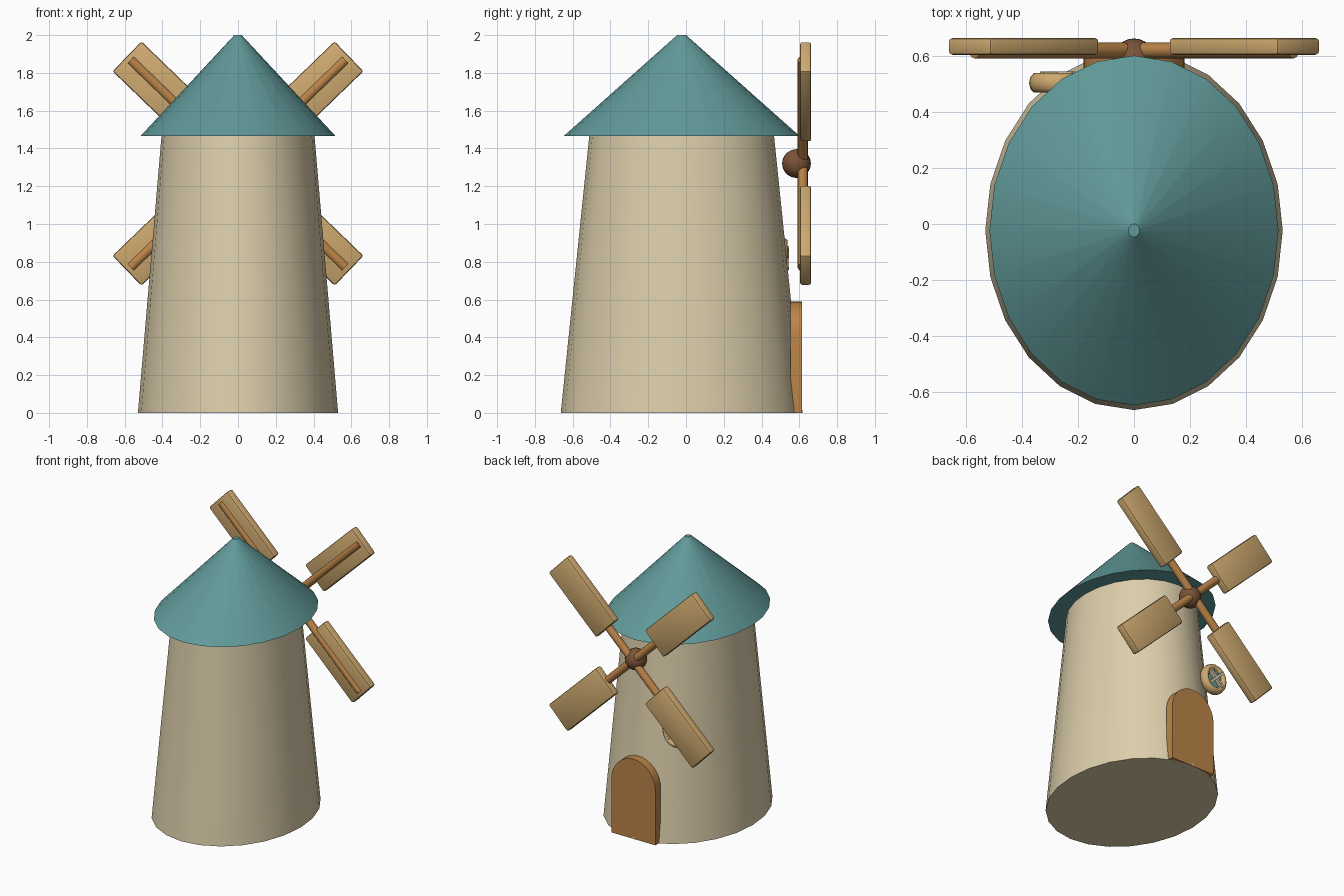
import bpy, bmesh, math
from mathutils import Matrix, Vector

cube = bpy.data.objects.get("Cube")
if cube:
    bpy.data.objects.remove(cube, do_unlink=True)


def material(name, rgb):
    m = bpy.data.materials.new(name)
    m.use_nodes = True
    m.diffuse_color = (*rgb, 1)
    m.node_tree.nodes["Principled BSDF"].inputs["Base Color"].default_value = (*rgb, 1)
    return m


CREAM = material("cream plaster", (0.72, 0.62, 0.41))
TEAL = material("teal roof", (0.12, 0.32, 0.32))
PALE = material("pale wood", (0.62, 0.40, 0.16))
WOOD = material("orange wood", (0.50, 0.23, 0.065))
BROWN = material("dark brown", (0.20, 0.085, 0.04))


def finish(bm, name, mat, angle=35):
    bmesh.ops.recalc_face_normals(bm, faces=bm.faces)
    mesh = bpy.data.meshes.new(name)
    bm.to_mesh(mesh)
    bm.free()
    mesh.materials.append(mat)
    ob = bpy.data.objects.new(name, mesh)
    bpy.context.collection.objects.link(ob)
    bpy.ops.object.select_all(action='DESELECT')
    ob.select_set(True)
    bpy.context.view_layer.objects.active = ob
    bpy.ops.object.shade_smooth_by_angle(angle=math.radians(angle))
    return ob


def oval_cone(name, mat, rx, ry, top, z0, z1):
    """Tapered oval tower section; top is the ratio of top to bottom radius."""
    bm = bmesh.new()
    bmesh.ops.create_cone(bm, cap_ends=True, segments=24, radius1=1, radius2=top, depth=1)
    place = Matrix.Translation((0, -0.023, (z0 + z1) / 2)) @ Matrix.Diagonal((rx, ry, z1 - z0, 1))
    bm.transform(place)
    return finish(bm, name, mat)


def box(name, mat, size, place, bevel=0):
    bm = bmesh.new()
    bmesh.ops.create_cube(bm, size=1)
    bm.transform(Matrix.Diagonal((*size, 1)))
    if bevel:
        bmesh.ops.bevel(bm, geom=bm.edges[:], offset=bevel, segments=2,
                        profile=0.5, affect='EDGES')
    bm.transform(place)
    return finish(bm, name, mat)


# Tower and roof
oval_cone("tower", CREAM, 0.53, 0.64, 0.762, 0, 1.48)
oval_cone("roof", TEAL, 0.515, 0.623, 0.038, 1.467, 2.0)

# Arched door
bm = bmesh.new()
half, spring, height = 0.18, 0.40, 0.59
outline = [(-half, 0), (half, 0)]
for i in range(17):
    a = math.pi * i / 16
    outline.append((half * math.cos(a), spring + (height - spring) * math.sin(a)))
face = bm.faces.new([bm.verts.new((x, 0.553, z)) for x, z in outline])
out = bmesh.ops.extrude_face_region(bm, geom=[face])
bmesh.ops.translate(bm, vec=(0, 0.062, 0),
                    verts=[v for v in out["geom"] if isinstance(v, bmesh.types.BMVert)])
finish(bm, "door", WOOD)

# Sail hub
HUB = Vector((0, 0.585, 1.32))
bm = bmesh.new()
bmesh.ops.create_uvsphere(bm, u_segments=24, v_segments=14, radius=0.076)
bm.transform(Matrix.Translation(HUB))
finish(bm, "sail_hub", BROWN, 60)

# Four sails, each a round spar and a rounded board
for i, deg in enumerate((44, 136, 224, 316)):
    turn = Matrix.Translation((0, 0, HUB.z)) @ Matrix.Rotation(-math.radians(deg), 4, 'Y')
    bm = bmesh.new()
    bmesh.ops.create_cone(bm, cap_ends=True, segments=12, radius1=0.028, radius2=0.028, depth=0.79)
    bm.transform(turn @ Matrix.Translation((0.395, 0.618, 0)) @ Matrix.Rotation(math.pi / 2, 4, 'Y'))
    finish(bm, f"sail_spar_{i + 1}", WOOD)
    box(f"sail_board_{i + 1}", PALE, (0.54, 0.06, 0.22),
        turn @ Matrix.Translation((0.547, 0.633, 0)), 0.012)

# Round window: frame ring, glass and crossed bars
WIN = Vector((-0.272, 0.503, 0.82))
bm = bmesh.new()
rings, sides = 24, 10
grid = []
for i in range(rings):
    a = math.tau * i / rings
    row = []
    for j in range(sides):
        b = math.tau * j / sides
        grow = 0.024 * math.cos(b)
        row.append(bm.verts.new((WIN.x + (0.078 + grow) * math.cos(a),
                                 WIN.y + 0.036 * math.sin(b),
                                 WIN.z + (0.086 + grow) * math.sin(a))))
    grid.append(row)
for i in range(rings):
    for j in range(sides):
        k, m = (i + 1) % rings, (j + 1) % sides
        bm.faces.new((grid[i][j], grid[k][j], grid[k][m], grid[i][m]))
finish(bm, "window_frame", PALE, 60)

bm = bmesh.new()
bmesh.ops.create_cone(bm, cap_ends=True, segments=24, radius1=0.078, radius2=0.078, depth=0.03)
bm.transform(Matrix.Translation(WIN) @ Matrix.Rotation(math.pi / 2, 4, 'X'))
finish(bm, "window_glass", TEAL)

for i, deg in enumerate((45, 135)):
    box(f"window_bar_{i + 1}", CREAM, (0.16, 0.03, 0.018),
        Matrix.Translation(WIN + Vector((0, 0.026, 0))) @ Matrix.Rotation(math.radians(deg), 4, 'Y'))
